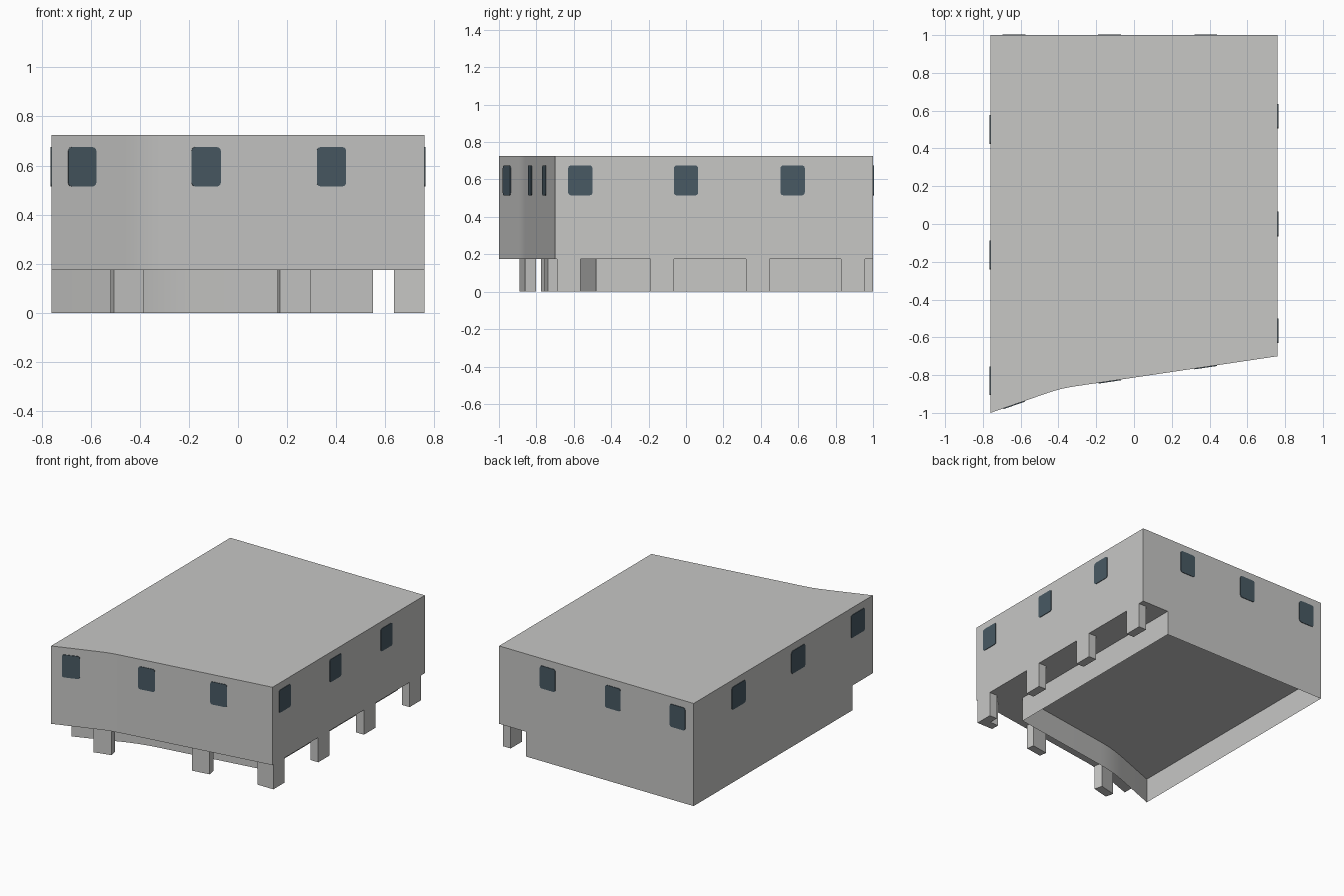
import bpy, bmesh, math
from mathutils import Vector

if "Cube" in bpy.data.objects:
    bpy.data.objects.remove(bpy.data.objects["Cube"])

Z_BASE, Z_TOP = 0.175, 0.725


def material(name, rgb):
    m = bpy.data.materials.new(name)
    m.diffuse_color = (*rgb, 1)
    m.use_nodes = True
    m.node_tree.nodes["Principled BSDF"].inputs["Base Color"].default_value = m.diffuse_color
    return m


WALL = material("wall grey", (0.57, 0.57, 0.56))
GLASS = material("window blue grey", (0.065, 0.10, 0.125))


def prism(name, outline, z0, z1, mat, caps=True):
    """Vertical extrusion of a counter-clockwise outline, optionally open."""
    bm = bmesh.new()
    low = [bm.verts.new((x, y, z0)) for x, y in outline]
    high = [bm.verts.new((x, y, z1)) for x, y in outline]
    n = len(outline)
    for i in range(n):
        j = (i + 1) % n
        bm.faces.new((low[i], low[j], high[j], high[i]))
    if caps:
        bm.faces.new(low[::-1])
        bm.faces.new(high)
    return finish(name, bm, mat)


def finish(name, bm, mat):
    mesh = bpy.data.meshes.new(name)
    bm.to_mesh(mesh)
    bm.free()
    mesh.materials.append(mat)
    ob = bpy.data.objects.new(name, mesh)
    bpy.context.collection.objects.link(ob)
    return ob


def soft_bend(a, corner, b, r, steps=5):
    """Points rounding a corner between a and b."""
    a, c, b = Vector(a), Vector(corner), Vector(b)
    p, q = c + (a - c).normalized() * r, c + (b - c).normalized() * r
    pts = []
    for i in range(steps + 1):
        t = i / steps
        v = p * (1 - t) ** 2 + c * 2 * t * (1 - t) + q * t * t
        pts.append((v.x, v.y))
    return pts


def smooth(ob):
    bpy.ops.object.select_all(action='DESELECT')
    ob.select_set(True)
    bpy.context.view_layer.objects.active = ob
    bpy.ops.object.shade_smooth_by_angle(angle=math.radians(30))


# Upper storeys with the bent front
FL, FB, FR = (-0.76, -1.0), (-0.39, -0.871), (0.76, -0.70)
front = [FL] + soft_bend(FL, FB, FR, 0.07) + [FR]
smooth(prism("upper_building", front + [(0.76, 1), (-0.76, 1)], Z_BASE, Z_TOP, WALL))

# Recessed ground floor walls, open underneath
BL, BB, BR = (-0.76, -0.775), (-0.33, -0.612), (0.55, -0.48)
base = [BL] + soft_bend(BL, BB, BR, 0.12) + [BR]
smooth(prism("ground_floor_walls", base + [(0.55, 1), (-0.76, 1)], 0, Z_BASE, WALL, caps=False))


def pillar(name, p, q, depth):
    """Pillar with front edge p-q, extending inward by depth."""
    p, q = Vector(p), Vector(q)
    d = (q - p).normalized()
    n = Vector((-d.y, d.x)) * depth
    prism(name, [p, q, q + n, p + n], 0, Z_BASE, WALL)


# Arcade pillars along the front and right
pillar("front_pillar_left", (-0.505, -0.89), (-0.385, -0.86), 0.06)
pillar("front_pillar_right", (0.17, -0.757), (0.295, -0.738), 0.055)
for i, y in enumerate((-0.19, 0.32, 0.83)):
    pillar(f"right_pillar_{i + 1}", (0.76, y), (0.76, y + 0.127), 0.06)

# L-shaped corner pillar
prism("corner_pillar", [(0.635, -0.69), (0.76, -0.69), (0.76, -0.565), (0.70, -0.565),
                        (0.70, -0.63), (0.635, -0.63)], 0, Z_BASE, WALL)


def window(name, center, along, width):
    """Thin rounded plate on a wall; 'along' runs right as seen from outside."""
    u = Vector((*along, 0)).normalized()
    n = Vector((u.y, -u.x, 0))
    c = Vector((*center, 0.595))
    hw, hh, r = width / 2, 0.08, 0.015
    bm = bmesh.new()
    ring = []
    for k, (sx, sz) in enumerate(((1, 1), (-1, 1), (-1, -1), (1, -1))):
        for s in range(4):
            a = math.pi / 2 * (k + s / 3)
            ring.append(c + u * (sx * (hw - r) + r * math.cos(a))
                        + Vector((0, 0, sz * (hh - r) + r * math.sin(a))))
    outer = [bm.verts.new(p + n * 0.004) for p in ring]
    inner = [bm.verts.new(p) for p in ring]
    bm.faces.new(outer)
    for i in range(len(ring)):
        j = (i + 1) % len(ring)
        bm.faces.new((inner[i], inner[j], outer[j], outer[i]))
    finish(name, bm, GLASS)


def front_y(x):
    a, b = (FL, FB) if x < FB[0] else (FB, FR)
    s = (b[1] - a[1]) / (b[0] - a[0])
    return a[1] + s * (x - a[0]), s


# Three windows on each side
for i, x in enumerate((-0.635, -0.13, 0.38)):
    y, slope = front_y(x)
    window(f"front_window_{i + 1}", (x, y), (1, slope), 0.12)
    window(f"back_window_{i + 1}", (x, 1), (-1, 0), 0.12)
for i, (yr, yl) in enumerate(((-0.565, -0.83), (0.0, -0.165), (0.57, 0.5))):
    window(f"right_window_{i + 1}", (0.76, yr), (0, 1), 0.13)
    window(f"left_window_{i + 1}", (-0.76, yl), (0, -1), 0.153)
